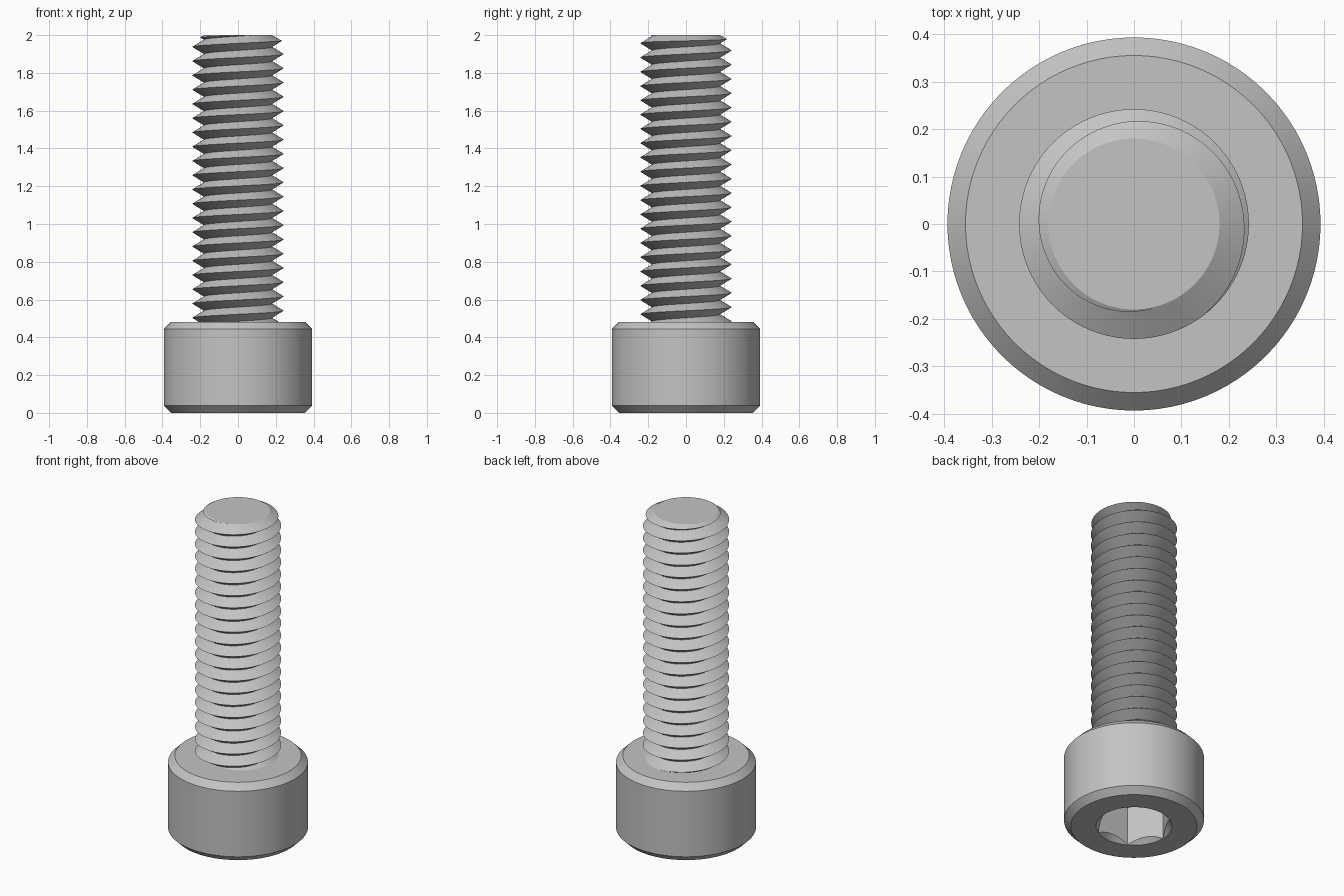
import bpy, bmesh, math
from mathutils import Vector

cube = bpy.data.objects.get("Cube")
if cube:
    bpy.data.objects.remove(cube, do_unlink=True)

SEG = 96                     # sides of every round part
HEAD_R, HEAD_H, BEVEL = 0.393, 0.482, 0.038
CREST_R, ROOT_R, PITCH = 0.242, 0.18, 0.0755
SOCKET_R, SOCKET_DEPTH = 0.213, 0.24
TOP = 2.0

steel = bpy.data.materials.new("steel grey")
steel.use_nodes = True
steel.diffuse_color = (0.55, 0.55, 0.55, 1)
steel.node_tree.nodes["Principled BSDF"].inputs["Base Color"].default_value = (0.55, 0.55, 0.55, 1)


def make_object(name, bm):
    bmesh.ops.recalc_face_normals(bm, faces=bm.faces)
    mesh = bpy.data.meshes.new(name)
    bm.to_mesh(mesh)
    bm.free()
    mesh.materials.append(steel)
    obj = bpy.data.objects.new(name, mesh)
    bpy.context.collection.objects.link(obj)
    return obj


def lathe(name, profile, sides=SEG):
    """Closed solid turned about z from (radius, height) points."""
    bm = bmesh.new()
    rings = []
    for r, z in profile:
        angles = [math.tau * i / sides for i in range(sides)]
        rings.append([bm.verts.new((r * math.cos(a), r * math.sin(a), z)) for a in angles])
    for low, high in zip(rings, rings[1:]):
        for i in range(sides):
            j = (i + 1) % sides
            bm.faces.new((low[i], low[j], high[j], high[i]))
    bm.faces.new(rings[0])
    bm.faces.new(rings[-1])
    return make_object(name, bm)


def select_only(obj):
    bpy.ops.object.select_all(action='DESELECT')
    obj.select_set(True)
    bpy.context.view_layer.objects.active = obj


def boolean(obj, cutter, operation):
    cutter.hide_render = True
    mod = obj.modifiers.new("cut", 'BOOLEAN')
    mod.operation, mod.solver, mod.object = operation, 'EXACT', cutter
    select_only(obj)
    bpy.ops.object.modifier_apply(modifier=mod.name)
    bpy.data.objects.remove(cutter, do_unlink=True)


def smooth(obj):
    select_only(obj)
    bpy.ops.object.shade_smooth_by_angle(angle=math.radians(25))


# Cylindrical head, chamfered at both rims
head = lathe("cap_head", [(HEAD_R - BEVEL, 0), (HEAD_R, BEVEL),
                          (HEAD_R, HEAD_H - BEVEL), (HEAD_R - BEVEL, HEAD_H)])

# Hexagonal socket with a countersunk mouth
lead_in = 0.05
boolean(head, lathe("countersink_cutter", [(SOCKET_R + 0.001 + lead_in, -lead_in),
                                           (SOCKET_R + 0.001 - lead_in, lead_in)]), 'DIFFERENCE')
boolean(head, lathe("hex_cutter", [(SOCKET_R, -0.1), (SOCKET_R, SOCKET_DEPTH)], 6), 'DIFFERENCE')
smooth(head)

# Right-handed V thread: crest and root helices joined by two flanks
bm = bmesh.new()
first_crest = 1.9 - 21 * PITCH
steps = SEG * 25


def helix(radius, offset):
    verts = []
    for i in range(steps + 1):
        a = math.tau * i / SEG
        z = first_crest + offset + PITCH * i / SEG
        verts.append(bm.verts.new((radius * math.cos(a), radius * math.sin(a), z)))
    return verts


crest, root = helix(CREST_R, 0), helix(ROOT_R, PITCH / 2)
for i in range(steps):
    bm.faces.new((crest[i], crest[i + 1], root[i + 1], root[i]))
    if i + SEG < steps:
        bm.faces.new((root[i], root[i + 1], crest[i + SEG + 1], crest[i + SEG]))

# Trim both ends flat and close them
for height, direction in ((HEAD_H - 0.03, -1), (TOP + 0.03, 1)):
    bmesh.ops.bisect_plane(bm, geom=bm.verts[:] + bm.edges[:] + bm.faces[:], dist=1e-6,
                           plane_co=Vector((0, 0, height)),
                           plane_no=Vector((0, 0, direction)), clear_outer=True)
    rim = [e for e in bm.edges if e.is_boundary and
           all(abs(v.co.z - height) < 1e-4 for v in e.verts)]
    bmesh.ops.holes_fill(bm, edges=rim, sides=0)
shank = make_object("threaded_shank", bm)

# Conical lead at the tip
wide = 0.3
cone_start = TOP - (wide - ROOT_R) / math.sqrt(3)
boolean(shank, lathe("tip_cutter", [(wide, 0.4), (wide, cone_start), (ROOT_R, TOP)]), 'INTERSECT')
smooth(shank)
